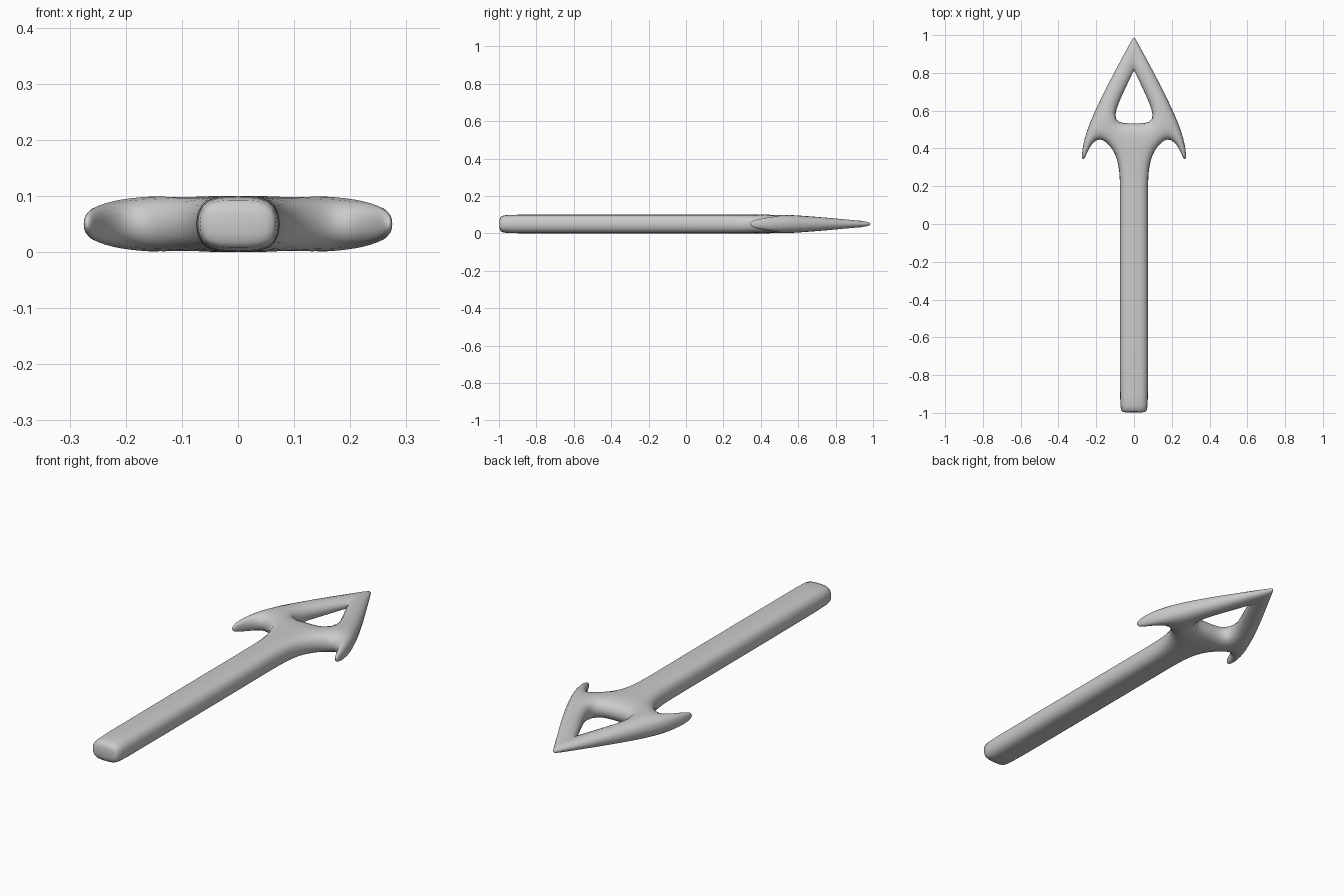
import bpy, bmesh

if "Cube" in bpy.data.objects:
    bpy.data.objects.remove(bpy.data.objects["Cube"])

MID = 0.05  # height of the flat symmetry plane

# Right half of the control cage, seen from above: name -> (x, y, half thickness)
pts = {
    # shaft, from butt to neck
    "s0": (0, -1.0, .05), "s1": (.075, -1.0, .048),
    "t0": (0, -.965, .05), "t1": (.078, -.965, .05),
    "u0": (0, .12, .05), "u1": (.078, .12, .05),
    "a0": (0, .28, .05), "a1": (.076, .28, .05),
    # body of the head below the opening
    "b0": (0, .42, .05), "b1": (.105, .39, .05),
    "c0": (0, .54, .05), "c1": (.122, .535, .052),
    "k": (.178, .462, .052), "p": (.212, .605, .052),
    # swept-back barb
    "l": (.236, .41, .038), "q": (.270, .445, .036),
    "m": (.262, .335, .018), "n": (.281, .335, .018),
    # arm rising to the point
    "d": (.062, .675, .041), "e": (.108, .806, .036),
    "f": (.008, .79, .028), "g": (.014, .978, .018),
    "h": (0, .808, .026), "i": (0, 1.003, .016),
}
faces = ["s0 s1 t1 t0", "t0 t1 u1 u0", "u0 u1 a1 a0", "a0 a1 b1 b0",
         "b0 b1 c1 c0", "b1 k p c1", "k l q p", "l m n q",
         "c1 p e d", "d e g f", "f g i h"]

bm = bmesh.new()
top = {n: bm.verts.new((x, y, MID + h)) for n, (x, y, h) in pts.items()}
low = {n: bm.verts.new((x, y, MID - h)) for n, (x, y, h) in pts.items()}
loops = [f.split() for f in faces]
edges = [(a, b) for f in loops for a, b in zip(f, f[1:] + f[:1])]
for f in loops:
    bm.faces.new([top[n] for n in f])
    bm.faces.new([low[n] for n in reversed(f)])
# side walls along the outline, left open on the mirror plane
for a, b in edges:
    if (b, a) not in edges and not (pts[a][0] == 0 and pts[b][0] == 0):
        bm.faces.new([top[b], top[a], low[a], low[b]])
bmesh.ops.recalc_face_normals(bm, faces=bm.faces)

mesh = bpy.data.meshes.new("arrow")
bm.to_mesh(mesh)
bm.free()
arrow = bpy.data.objects.new("arrow", mesh)
bpy.context.collection.objects.link(arrow)
for poly in mesh.polygons:
    poly.use_smooth = True

# mirror the half and round the cage
mirror = arrow.modifiers.new("mirror", "MIRROR")
mirror.use_clip = True
sub = arrow.modifiers.new("round", "SUBSURF")
sub.levels = sub.render_levels = 2
